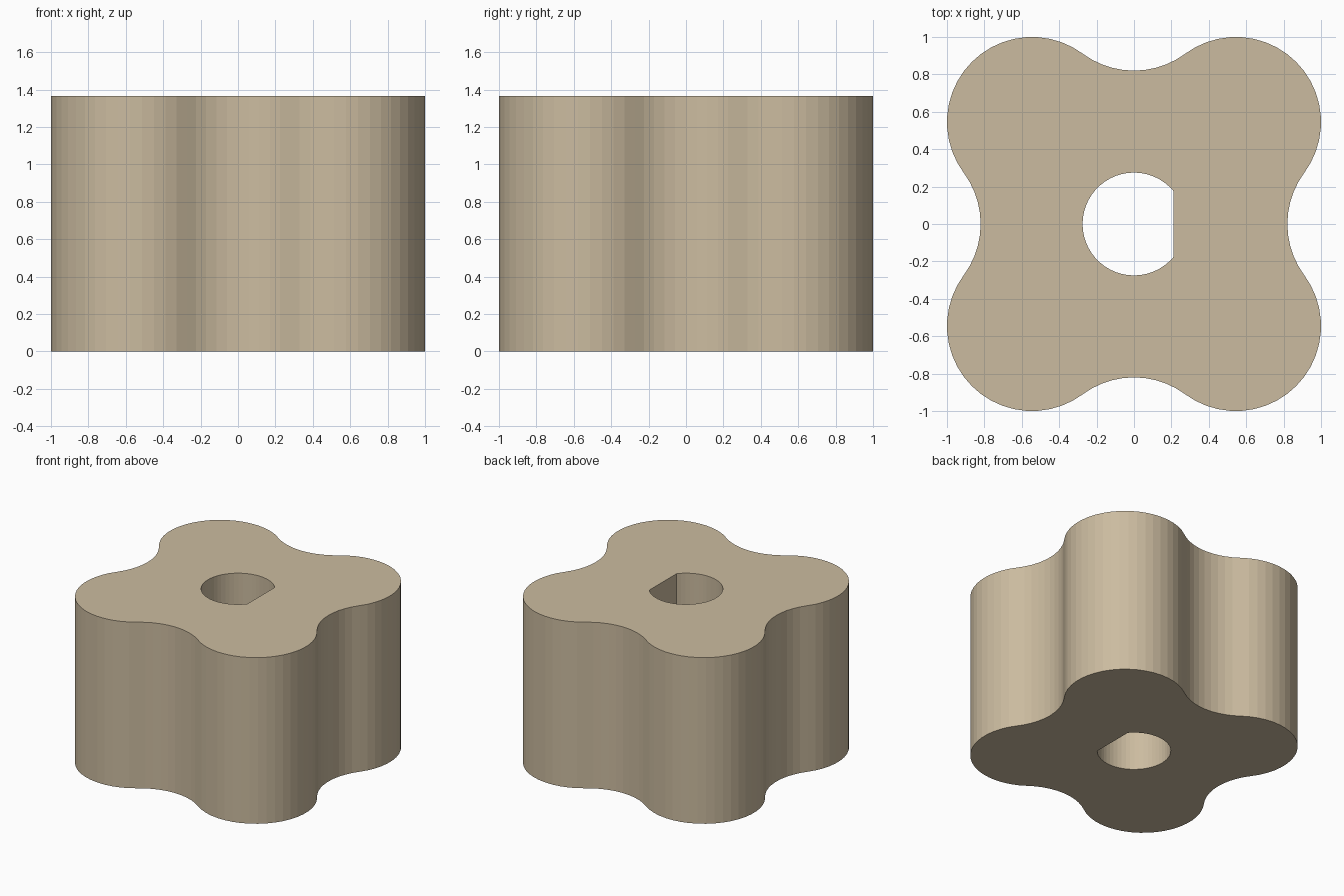
import bpy, bmesh
from math import sin, cos, pi, atan2, hypot, acos

if "Cube" in bpy.data.objects:
    bpy.data.objects.remove(bpy.data.objects["Cube"])

H = 1.365                  # height
C, R = 0.545, 0.455        # lobe centre offset and radius
V = 0.82                   # distance from axis to valley floor
# valley radius that makes the concave arc tangent to the lobes
RV = (C**2 + (C - V)**2 - R**2) / (2 * (R - (V - C)))
HOLE_R, FLAT_X = 0.275, 0.21


def arc(cx, cy, r, a0, a1, n):
    return [(cx + r * cos(a0 + (a1 - a0) * i / n),
             cy + r * sin(a0 + (a1 - a0) * i / n)) for i in range(n + 1)]


# One quarter of the outline: a lobe followed by the valley on +y
t = atan2(V + RV - C, -C)              # lobe end, towards the valley centre
lobe = arc(C, C, R, pi / 2 - t, t, 20)
valley = arc(0, V + RV, RV, t - pi, -t, 10)
quarter = lobe + valley[1:-1]

outline = []
for k in range(4):
    c, s = cos(k * pi / 2), sin(k * pi / 2)
    outline += [(x * c - y * s, x * s + y * c) for x, y in quarter]

# D-shaped shaft hole
a = acos(FLAT_X / HOLE_R)
hole = arc(0, 0, HOLE_R, a, 2 * pi - a, 40)

# Fill between both loops and extrude upward
bm = bmesh.new()
edges = []
for loop in (outline, hole):
    vs = [bm.verts.new((x, y, 0)) for x, y in loop]
    edges += [bm.edges.new((vs[i], vs[(i + 1) % len(vs)])) for i in range(len(vs))]
bmesh.ops.triangle_fill(bm, use_beauty=True, use_dissolve=False, edges=edges)
res = bmesh.ops.extrude_face_region(bm, geom=bm.faces[:], use_keep_orig=True)
top = [g for g in res["geom"] if isinstance(g, bmesh.types.BMVert)]
bmesh.ops.translate(bm, vec=(0, 0, H), verts=top)
bmesh.ops.recalc_face_normals(bm, faces=bm.faces[:])

mesh = bpy.data.meshes.new("lobed_knob")
bm.to_mesh(mesh)
bm.free()
knob = bpy.data.objects.new("lobed_knob", mesh)
bpy.context.collection.objects.link(knob)

# Light tan plastic
mat = bpy.data.materials.new("tan_plastic")
mat.diffuse_color = (0.60, 0.50, 0.35, 1)
mat.use_nodes = True
mat.node_tree.nodes["Principled BSDF"].inputs["Base Color"].default_value = mat.diffuse_color
mesh.materials.append(mat)
